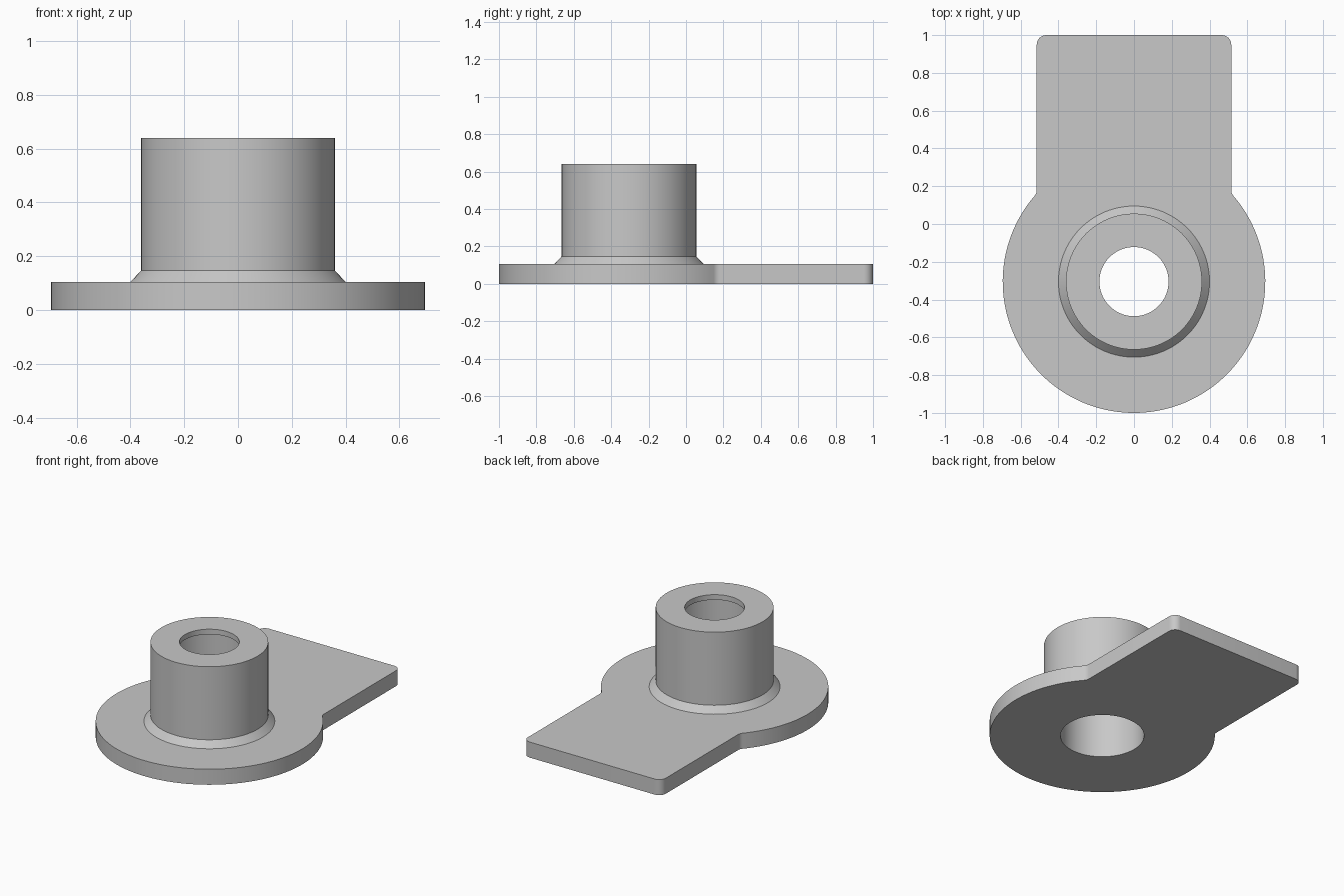
import bpy, bmesh, math

if "Cube" in bpy.data.objects:
    bpy.data.objects.remove(bpy.data.objects["Cube"])

CY = -0.305          # y of the round flange and boss axis
R_FLANGE, R_FILLET, HALF_W, R_CORNER = 0.695, 0.05, 0.515, 0.05
T_PLATE, Z_TOP = 0.105, 0.64
R_BORE, R_LIP = 0.258, 0.183

grey = bpy.data.materials.new("light grey")
grey.diffuse_color = (0.58, 0.58, 0.58, 1)
grey.use_nodes = True
grey.node_tree.nodes["Principled BSDF"].inputs["Base Color"].default_value = grey.diffuse_color


def arc(cx, cy, r, a0, a1, n):
    return [(cx + r * math.cos(a0 + (a1 - a0) * i / n),
             cy + r * math.sin(a0 + (a1 - a0) * i / n)) for i in range(n + 1)]


def make_object(name, bm):
    bmesh.ops.recalc_face_normals(bm, faces=bm.faces)
    mesh = bpy.data.meshes.new(name)
    bm.to_mesh(mesh)
    bm.free()
    mesh.materials.append(grey)
    ob = bpy.data.objects.new(name, mesh)
    bpy.context.collection.objects.link(ob)
    return ob


def lathe(name, profile, n=96):
    """Closed solid of revolution from (radius, z) points, capped at both ends."""
    bm = bmesh.new()
    rings = [[bm.verts.new((r * math.cos(2 * math.pi * i / n),
                            CY + r * math.sin(2 * math.pi * i / n), z))
              for i in range(n)] for r, z in profile]
    for a, b in zip(rings, rings[1:]):
        for i in range(n):
            j = (i + 1) % n
            bm.faces.new((a[i], a[j], b[j], b[i]))
    bm.faces.new(rings[0])
    bm.faces.new(rings[-1])
    return make_object(name, bm)


def combine(target, other, operation):
    mod = target.modifiers.new(operation.lower(), 'BOOLEAN')
    mod.operation, mod.object, mod.solver = operation, other, 'EXACT'
    bpy.context.view_layer.objects.active = target
    bpy.ops.object.modifier_apply(modifier=mod.name)
    bpy.data.objects.remove(other)


# Base plate: round flange blended into a rectangular tab
rf = R_FLANGE + R_FILLET
xf = HALF_W + R_FILLET
blend = math.acos(xf / rf)
yf = CY + rf * math.sin(blend)
half = arc(0, CY, R_FLANGE, -math.pi / 2, blend, 56)
half += arc(xf, yf, R_FILLET, math.pi + blend, math.pi, 6)[1:]
half += arc(HALF_W - R_CORNER, 1 - R_CORNER, R_CORNER, 0, math.pi / 2, 8)
outline = half + [(-x, y) for x, y in reversed(half[1:])]

bm = bmesh.new()
base = bm.faces.new([bm.verts.new((x, y, 0)) for x, y in outline])
top = bmesh.ops.extrude_face_region(bm, geom=[base])["geom"]
bmesh.ops.translate(bm, vec=(0, 0, T_PLATE),
                    verts=[v for v in top if isinstance(v, bmesh.types.BMVert)])
body = make_object("flanged_bushing", bm)

# Boss with a chamfered foot, sunk slightly into the plate for a clean join
boss = lathe("boss", [(0.40, T_PLATE - 0.05), (0.40, T_PLATE),
                      (0.36, T_PLATE + 0.042), (0.36, Z_TOP)])
combine(body, boss, 'UNION')

# Stepped bore: wide from below, narrow lip at the top
bore = lathe("bore_cutter", [(R_BORE, -0.1), (R_BORE, Z_TOP - 0.035),
                             (R_LIP, Z_TOP - 0.035), (R_LIP, Z_TOP + 0.1)])
combine(body, bore, 'DIFFERENCE')

# Smooth round walls, sharp rims
bpy.ops.object.select_all(action='DESELECT')
body.select_set(True)
bpy.context.view_layer.objects.active = body
bpy.ops.object.shade_smooth_by_angle(angle=math.radians(30))
